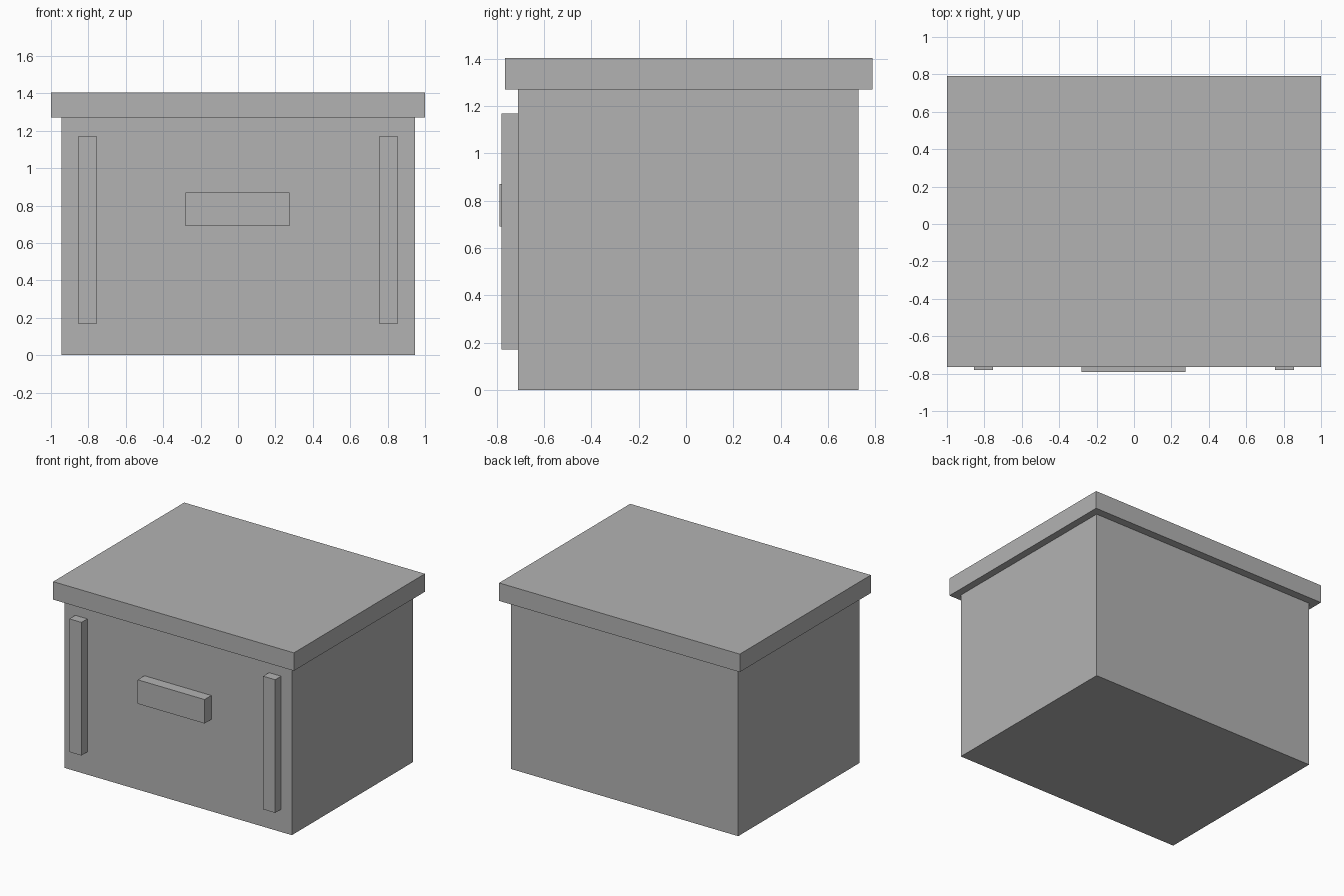
import bpy
import bmesh
from mathutils import Vector

default_cube = bpy.data.objects.get("Cube")
if default_cube:
    bpy.data.objects.remove(default_cube, do_unlink=True)

# One plain grey finish for the whole chest
GREY = (0.45, 0.45, 0.45, 1.0)
grey = bpy.data.materials.new("plain_grey")
grey.use_nodes = True
grey.diffuse_color = GREY
grey.node_tree.nodes["Principled BSDF"].inputs["Base Color"].default_value = GREY


def box(name, low, high):
    """Flat-sided box spanning two opposite corners."""
    low, high = Vector(low), Vector(high)
    bm = bmesh.new()
    bmesh.ops.create_cube(bm, size=1)
    bmesh.ops.scale(bm, vec=high - low, verts=bm.verts)
    mesh = bpy.data.meshes.new(name)
    bm.to_mesh(mesh)
    bm.free()
    mesh.materials.append(grey)
    obj = bpy.data.objects.new(name, mesh)
    obj.location = (low + high) / 2
    bpy.context.collection.objects.link(obj)
    return obj


FRONT = -0.71

# Main body and overhanging lid
box("body", (-0.945, FRONT, 0), (0.945, 0.73, 1.27))
box("lid", (-1, -0.765, 1.27), (1, 0.79, 1.405))

# Handle bar in the middle of the front
box("handle", (-0.28, -0.79, 0.69), (0.275, FRONT, 0.87))

# Upright strips at both sides of the front
for side, centre in (("right", -0.805), ("left", 0.805)):
    box(side + "_front_strip", (centre - 0.05, -0.78, 0.17), (centre + 0.05, FRONT, 1.17))
